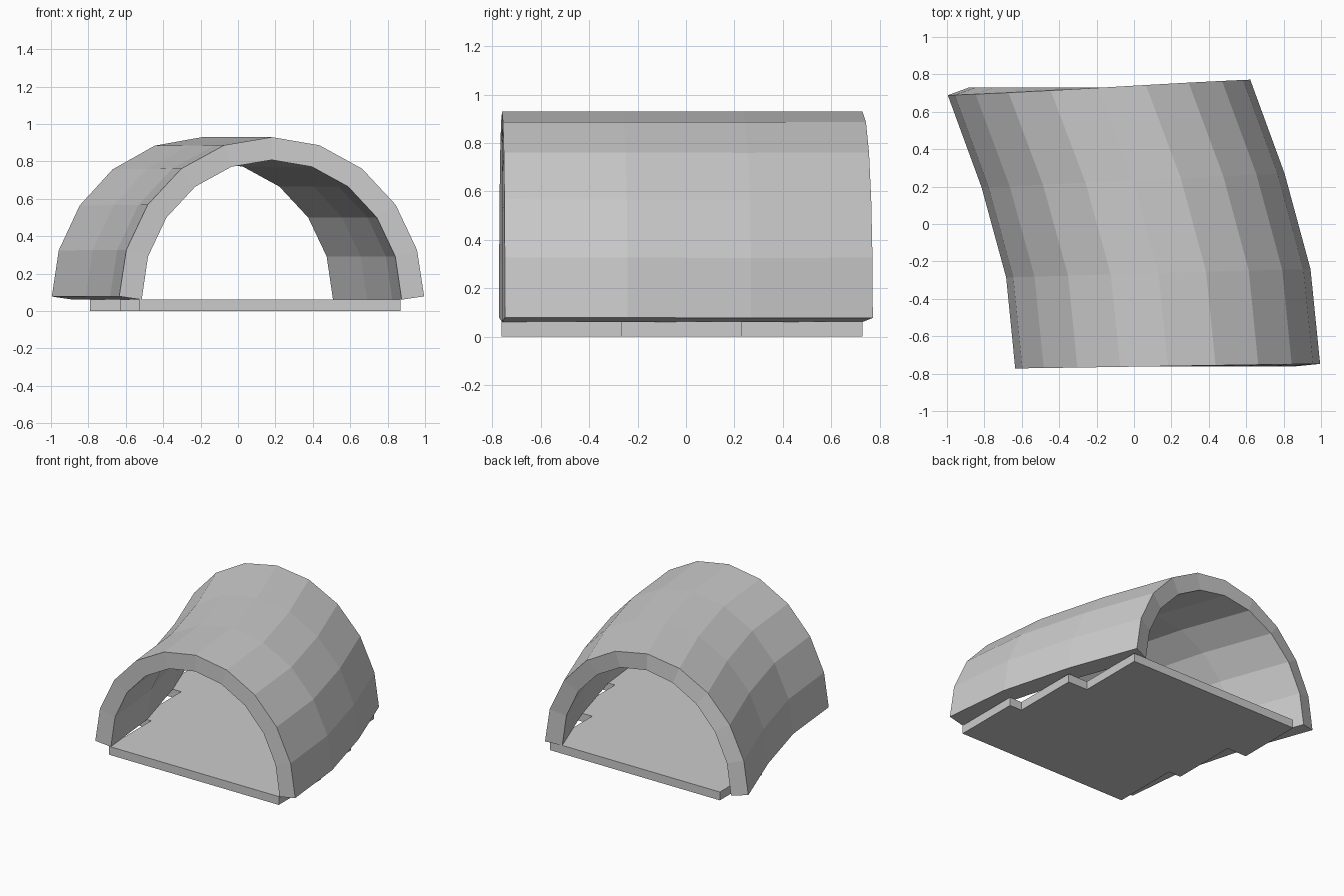
import bpy, bmesh
from math import sin, cos, pi

if "Cube" in bpy.data.objects:
    bpy.data.objects.remove(bpy.data.objects["Cube"])

# Curved path of the tunnel: centre (x, y) of each cross-section
PATH = [(0.18, -0.76), (0.13, -0.263), (-0.005, 0.233), (-0.187, 0.73)]
SIDES = 10
HALF_W, HEIGHT, BASE, WALL = 0.695, 0.747, 0.061, 0.122


def new_object(name, bm):
    mesh = bpy.data.meshes.new(name)
    bm.to_mesh(mesh)
    bm.free()
    obj = bpy.data.objects.new(name, mesh)
    bpy.context.collection.objects.link(obj)
    return obj


# Vaulted shell: inner half-round surface, thickened outward
bm = bmesh.new()
rings = []
for cx, cy in PATH:
    angles = [pi * j / SIDES for j in range(SIDES + 1)]
    rings.append([bm.verts.new((cx + HALF_W * cos(a), cy, BASE + HEIGHT * sin(a)))
                  for a in angles])
for r0, r1 in zip(rings, rings[1:]):
    for j in range(SIDES):
        bm.faces.new((r0[j], r1[j], r1[j + 1], r0[j + 1]))
vault = new_object("tunnel_vault", bm)
solid = vault.modifiers.new("wall", 'SOLIDIFY')
solid.thickness = WALL
solid.offset = 1

# Stepped floor: one flat slab per tunnel segment
for i, cx in enumerate((0.17, 0.07, -0.09)):
    y0, y1 = (-0.763, -0.265, 0.232, 0.73)[i:i + 2]
    bm = bmesh.new()
    bmesh.ops.create_cube(bm, size=1)
    bmesh.ops.scale(bm, vec=(1.40, y1 - y0, 0.062), verts=bm.verts)
    bmesh.ops.translate(bm, vec=(cx, (y0 + y1) / 2, 0.031), verts=bm.verts)
    new_object(f"floor_slab_{i + 1}", bm)
